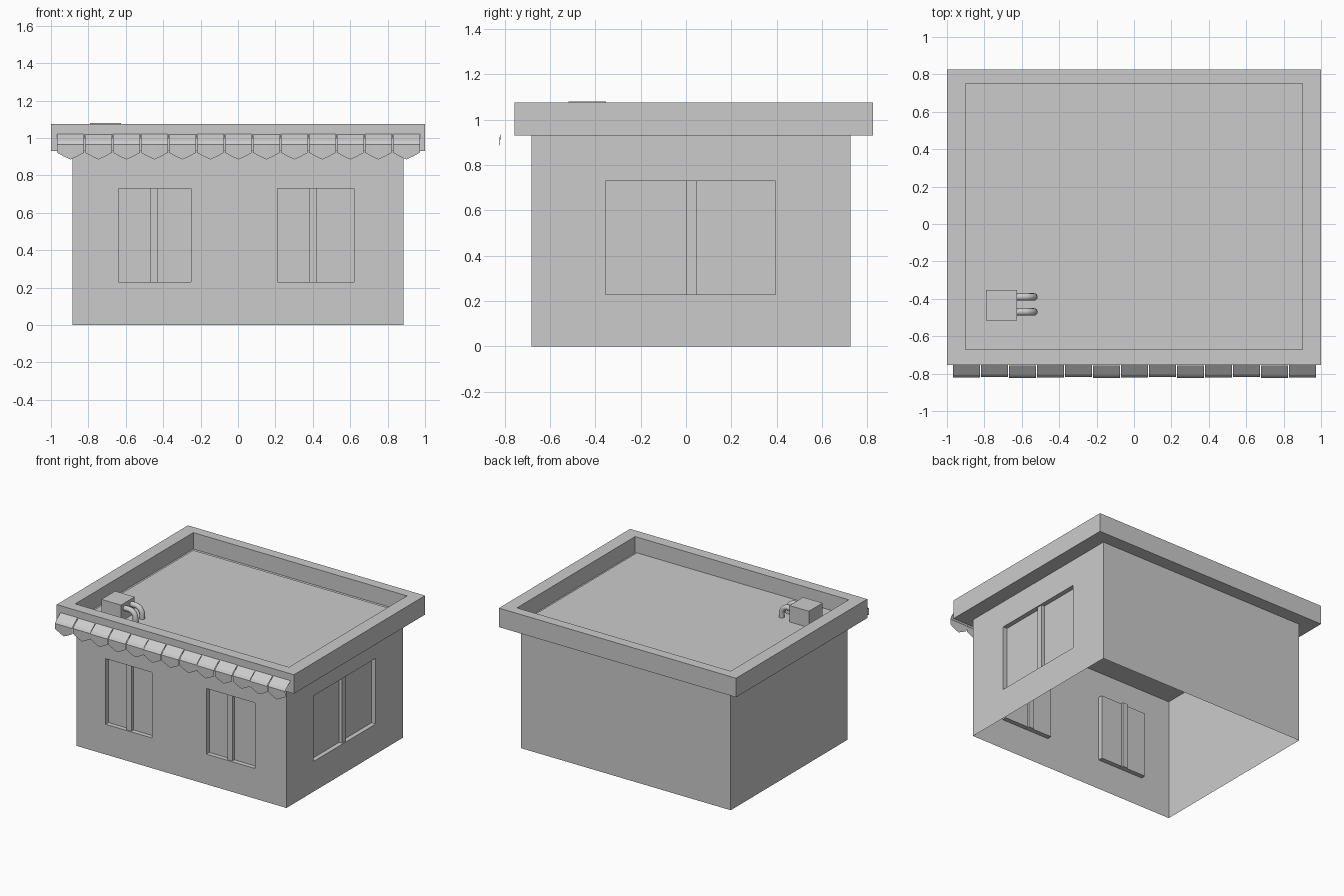
import bpy, bmesh, math
from mathutils import Vector

if "Cube" in bpy.data.objects:
    bpy.data.objects.remove(bpy.data.objects["Cube"])


def make_object(name, bm, normals=True):
    bmesh.ops.remove_doubles(bm, verts=bm.verts, dist=1e-5)
    if normals:
        bmesh.ops.recalc_face_normals(bm, faces=bm.faces)
    me = bpy.data.meshes.new(name)
    bm.to_mesh(me)
    bm.free()
    ob = bpy.data.objects.new(name, me)
    bpy.context.collection.objects.link(ob)
    return ob


def box(name, lo, hi):
    bm = bmesh.new()
    bmesh.ops.create_cube(bm, size=1)
    for v in bm.verts:
        v.co = [(lo[i] + hi[i]) / 2 + v.co[i] * (hi[i] - lo[i]) for i in range(3)]
    return make_object(name, bm)


def quad(bm, pts):
    return bm.faces.new([bm.verts.new(p) for p in pts])


X0, X1, Y0, Y1, TOP = -0.885, 0.885, -0.68, 0.725, 0.955
DEPTH = 0.035


# Wall sheet with recessed window panels; place(u, z, depth) maps to space
def wall(bm, place, u0, u1, windows, z0=0.23, z1=0.73):
    us = [u0] + [u for w in windows for u in w] + [u1]
    zs = [0, z0, z1, TOP]
    for i in range(len(us) - 1):
        for j in range(3):
            a, b, c, d = us[i], us[i + 1], zs[j], zs[j + 1]
            rim = [(a, c), (b, c), (b, d), (a, d)]
            if i % 2 and j == 1:
                quad(bm, [place(u, z, DEPTH) for u, z in rim])
                for k in range(4):
                    p, q = rim[k], rim[(k + 1) % 4]
                    quad(bm, [place(*p, 0), place(*q, 0), place(*q, DEPTH), place(*p, DEPTH)])
            else:
                quad(bm, [place(u, z, 0) for u, z in rim])


# Building body, open underneath
bm = bmesh.new()
wall(bm, lambda u, z, d: (u, Y0 + d, z), X0, X1, [(-0.64, -0.25), (0.21, 0.62)])
wall(bm, lambda u, z, d: (X1 - d, u, z), Y0, Y1, [(-0.355, 0.395)])
wall(bm, lambda u, z, d: (u, Y1 - d, z), X0, X1, [])
wall(bm, lambda u, z, d: (X0 + d, u, z), Y0, Y1, [])
quad(bm, [(X0, Y0, TOP), (X1, Y0, TOP), (X1, Y1, TOP), (X0, Y1, TOP)])
make_object("building_walls", bm)

# Window mullions
for name, x in (("front_left_mullion", -0.45), ("front_right_mullion", 0.40)):
    box(name, (x - 0.021, Y0 + 0.01, 0.225), (x + 0.021, Y0 + DEPTH + 0.015, 0.735))
box("side_mullion", (X1 - DEPTH - 0.015, 0.003, 0.225), (X1 - 0.01, 0.048, 0.735))

# Roof tray with raised rim
bm = bmesh.new()
outer, inner = (-1, 1, -0.755, 0.825), (-0.902, 0.9, -0.672, 0.75)
rings = []
for (a, b, c, d), z in ((outer, 0.93), (outer, 1.075), (inner, 1.075), (inner, 0.95)):
    rings.append([bm.verts.new(p) for p in ((a, c, z), (b, c, z), (b, d, z), (a, d, z))])
for r, s in zip(rings, rings[1:]):
    for k in range(4):
        n = (k + 1) % 4
        bm.faces.new((r[k], r[n], s[n], s[k]))
bm.faces.new(rings[0])
bm.faces.new(rings[-1])
make_object("roof_tray", bm)

# Scalloped awning: thin strips with slightly uneven overhang
profile = [(-0.755, 1.022), (-0.808, 0.983), (-0.821, 0.965)]
scallop = [0, 0.55, 1, 0.55, 0]
strips, left, right = 13, -0.97, 0.975
width = (right - left) / strips
for i in range(strips):
    bm = bmesh.new()
    shift = (0, 0.003, -0.002)[i % 3]
    columns = []
    for k, s in enumerate(scallop):
        x = left + width * i + 0.002 + (width - 0.004) * k / (len(scallop) - 1)
        pts = profile + [(-0.819, 0.922 - 0.037 * s)]
        columns.append([bm.verts.new((x, y + shift, z)) for y, z in pts])
    for c, d in zip(columns, columns[1:]):
        for j in range(len(profile)):
            bm.faces.new((c[j], c[j + 1], d[j + 1], d[j]))
    make_object(f"awning_strip_{i + 1}", bm, normals=False)

# Rooftop vent unit
box("vent_unit", (-0.79, -0.517, 0.95), (-0.625, -0.352, 1.08))

# Two bent pipes running from the unit into the roof
for n, y in enumerate((-0.39, -0.47)):
    bm = bmesh.new()
    path = [(Vector((-0.64, y, 1.04)), 0)]
    for k in range(7):
        a = math.pi / 2 * k / 6
        path.append((Vector((-0.59 + 0.055 * math.sin(a), y, 0.985 + 0.055 * math.cos(a))), a))
    path.append((Vector((-0.535, y, 0.945)), math.pi / 2))
    sides, rad, rings = 12, 0.02, []
    for p, a in path:
        up = Vector((math.sin(a), 0, math.cos(a)))
        rings.append([bm.verts.new(p + rad * (up * math.cos(t) + Vector((0, 1, 0)) * math.sin(t)))
                      for t in (2 * math.pi * s / sides for s in range(sides))])
    for r, s in zip(rings, rings[1:]):
        for k in range(sides):
            m = (k + 1) % sides
            bm.faces.new((r[k], r[m], s[m], s[k]))
    for f in bm.faces:
        f.smooth = True
    make_object(f"vent_pipe_{n + 1}", bm)
